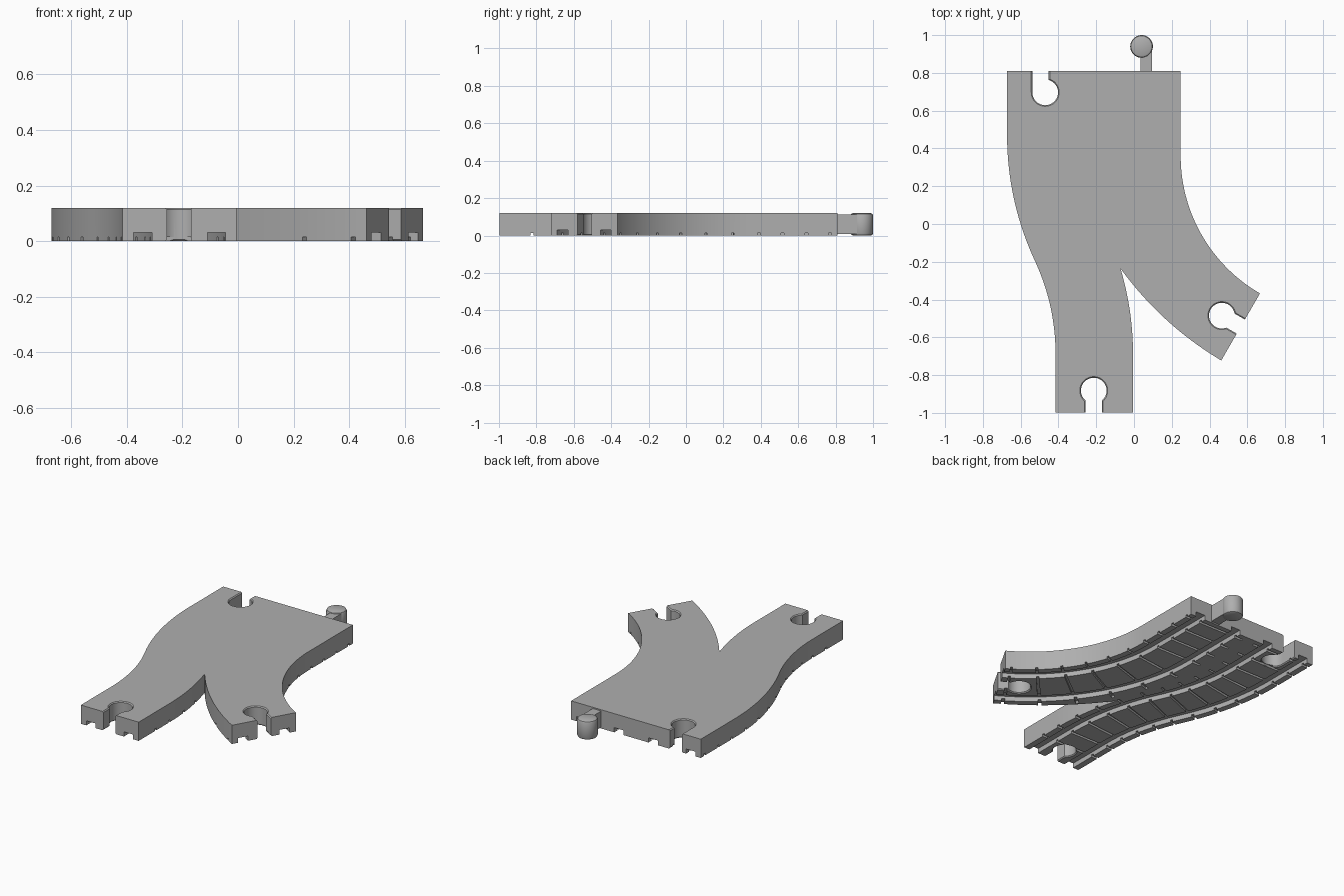
import bpy, bmesh
from math import sin, cos, acos, radians, pi
from mathutils import Vector, Matrix

cube = bpy.data.objects.get("Cube")
if cube:
    bpy.data.objects.remove(cube, do_unlink=True)

HEIGHT = 0.12
HALF = 0.205          # half width of one track

grey = bpy.data.materials.new("plain grey")
grey.use_nodes = True
colour = (0.43, 0.43, 0.43, 1)
grey.diffuse_color = colour
grey.node_tree.nodes["Principled BSDF"].inputs["Base Color"].default_value = colour


def loft(bm, layers):
    """Closed solid through (outline, z) layers of equal point count."""
    rings = [[bm.verts.new((x, y, z)) for x, y in pts] for pts, z in layers]
    n = len(rings[0])
    for low, high in zip(rings, rings[1:]):
        for i in range(n):
            j = (i + 1) % n
            bm.faces.new((low[i], low[j], high[j], high[i]))
    bm.faces.new(rings[0][::-1])
    bm.faces.new(rings[-1])


def make_object(name, bm):
    bmesh.ops.recalc_face_normals(bm, faces=bm.faces)
    mesh = bpy.data.meshes.new(name)
    bm.to_mesh(mesh)
    bm.free()
    mesh.materials.append(grey)
    obj = bpy.data.objects.new(name, mesh)
    bpy.context.collection.objects.link(obj)
    return obj


def activate(obj):
    bpy.ops.object.select_all(action='DESELECT')
    obj.select_set(True)
    bpy.context.view_layer.objects.active = obj


def carve(target, bm):
    cutter = make_object("cutter", bm)
    cutter.hide_render = True
    mod = target.modifiers.new("carve", 'BOOLEAN')
    mod.operation = 'DIFFERENCE'
    mod.solver = 'EXACT'
    mod.object = cutter
    activate(target)
    bpy.ops.object.modifier_apply(modifier=mod.name)
    bpy.data.objects.remove(cutter, do_unlink=True)


class Track:
    """Centre line of straights and arcs, starting at the back edge."""

    def __init__(self, x, segments):
        self.x, self.segments = x, segments
        self.length = sum(length for length, _ in segments)

    def at(self, s, offset=0.0):
        x, y, h = self.x, 0.81, -pi / 2
        for i, (length, turn) in enumerate(self.segments):
            d = s if i == len(self.segments) - 1 else min(s, length)
            if turn:
                r = length / turn
                new = h + d / r
                x += r * (sin(new) - sin(h))
                y -= r * (cos(new) - cos(h))
                h = new
            else:
                x += d * cos(h)
                y += d * sin(h)
            s -= d
            if s <= 0:
                break
        return (x - sin(h) * offset, y + cos(h) * offset)

    def edge(self, offset, start, end, steps=56):
        return [self.at(start + (end - start) * i / steps, offset)
                for i in range(steps + 1)]


bend = radians(25)
swerve = Track(-0.467, [(0.34, 0), (1.37 * bend, bend), (1.37 * bend, -bend), (0.31, 0)])
branch = Track(0.042, [(0.45, 0), (1.045 * pi / 3, pi / 3)])

# Body outline: branch inner edge bows slightly from the fork to its end
fork_s = 0.34 + 1.37 * (2 * bend - radians(16.7))
fork = Vector(swerve.at(fork_s, HALF))
tip = Vector(branch.at(branch.length, -HALF))
bow = Vector((0.147, -0.535))
inner = [tuple(fork * (1 - t) ** 2 + bow * 2 * t * (1 - t) + tip * t * t)
         for t in (i / 20 for i in range(1, 21))]
outline = swerve.edge(-HALF, 0, swerve.length)
outline += swerve.edge(HALF, swerve.length, fork_s, 24)
outline += inner
outline += branch.edge(HALF, branch.length, 0)
bm = bmesh.new()
loft(bm, [(outline, 0), (outline, HEIGHT)])
body = make_object("track_body", bm)

# Wheel grooves underneath
bm = bmesh.new()
for track in (swerve, branch):
    for side in (-1, 1):
        near = track.edge(side * 0.1, -0.02, track.length + 0.02)
        far = track.edge(side * 0.166, -0.02, track.length + 0.02)
        ribbon = near + far[::-1]
        loft(bm, [(ribbon, -0.02), (ribbon, 0.03)])
carve(body, bm)

# Thin sleeper grooves across each track
swerve_stops = [0.04 + 0.136 * i for i in range(13)]
branch_stops = [0.04 + 0.127 * i for i in range(4)]
branch_stops += [0.45 + 1.045 * radians(7.5 + 10 * i) for i in range(6)]
for track, stops in ((swerve, swerve_stops), (branch, branch_stops)):
    bm = bmesh.new()
    for s in stops:
        strip = [track.at(s + ds, off) for ds, off in
                 ((-0.008, -0.215), (0.008, -0.215), (0.008, 0.212), (-0.008, 0.212))]
        loft(bm, [(strip, -0.02), (strip, 0.014)])
    carve(body, bm)


def keyhole(centre, angle, shift, grow):
    """Round socket with a slot leading out along the rotated y axis."""
    r, w, reach = 0.068 + grow, 0.043 + grow, 0.2
    right, left = shift + w, shift - w
    a = acos(min(1, right / r))
    b = acos(max(-1, left / r)) - 2 * pi
    pts = [(right, reach)]
    pts += [(r * cos(a + (b - a) * i / 36), r * sin(a + (b - a) * i / 36)) for i in range(37)]
    pts.append((left, reach))
    turn = Matrix.Rotation(angle, 2)
    return [tuple(turn @ Vector(p) + Vector(centre)) for p in pts]


# Connector sockets with softened rims
bm = bmesh.new()
for centre, angle, shift in (((-0.47, 0.697), 0, -0.025),
                             ((-0.213, -0.882), pi, 0),
                             ((0.465, -0.485), radians(-120), 0)):
    loft(bm, [(keyhole(centre, angle, shift, grow), z) for grow, z in
              ((0.012, -0.006), (0, 0.006), (0, HEIGHT - 0.006), (0.012, HEIGHT + 0.006))])
carve(body, bm)

# Connector peg: round head with rounded rims, on a short stem
bm = bmesh.new()
rings = []
for r, z in ((0.048, 0), (0.056, 0.004), (0.06, 0.012),
             (0.06, HEIGHT - 0.012), (0.056, HEIGHT - 0.004), (0.048, HEIGHT)):
    rings.append(([(0.04 + r * cos(2 * pi * i / 40), 0.94 + r * sin(2 * pi * i / 40))
                   for i in range(40)], z))
loft(bm, rings)
head = make_object("peg_head", bm)

bm = bmesh.new()
stem_shape = [(0.034, 0.8), (0.094, 0.8), (0.094, 0.94), (0.034, 0.94)]
loft(bm, [(stem_shape, 0.008), (stem_shape, HEIGHT - 0.008)])
stem = make_object("peg_stem", bm)

for obj in (body, head):
    activate(obj)
    bpy.ops.object.shade_smooth_by_angle(angle=radians(30))
